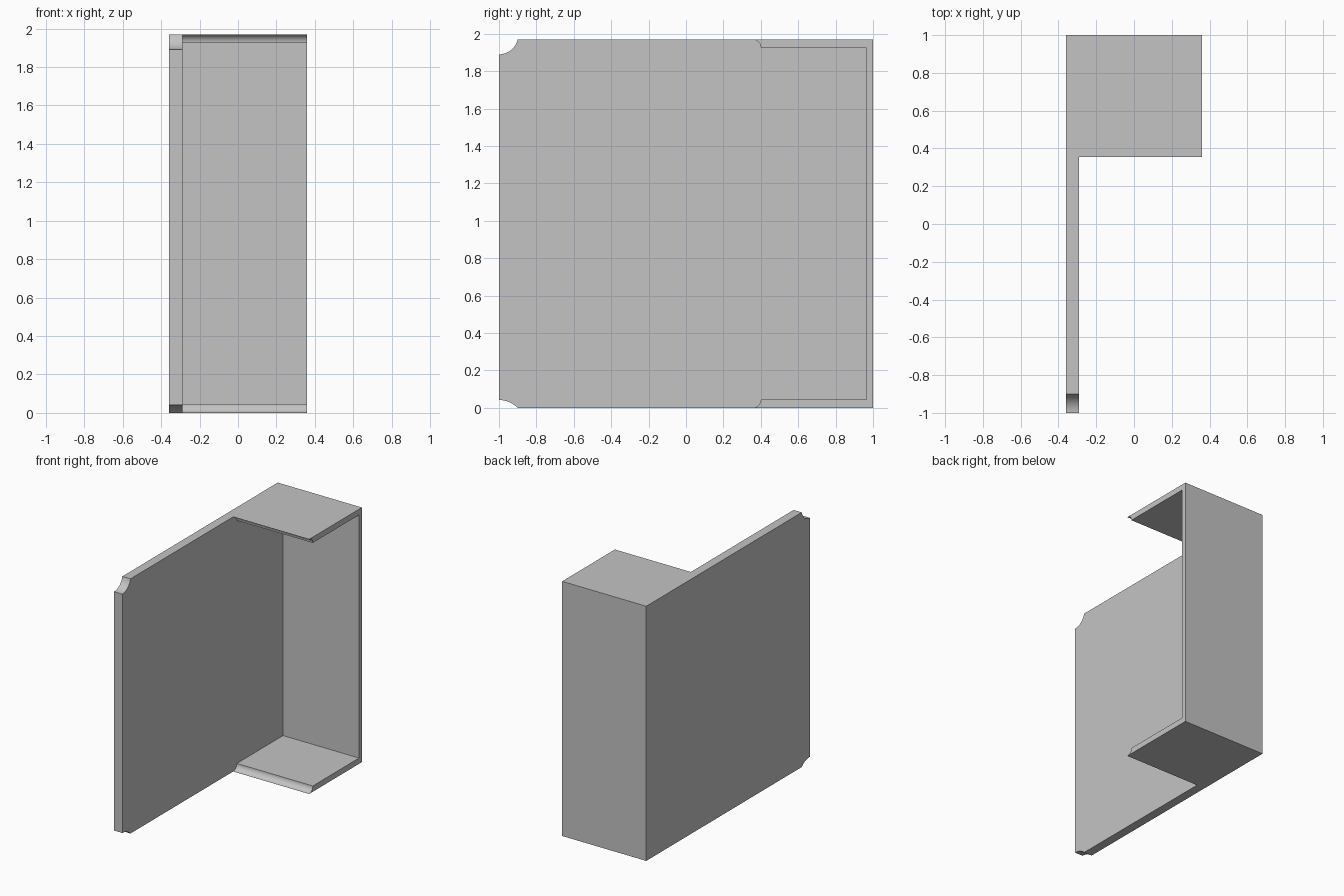
import bpy
import bmesh
from math import atan2, cos, sin, radians

cube = bpy.data.objects.get("Cube")
if cube:
    bpy.data.objects.remove(cube, do_unlink=True)

HEIGHT = 1.97
X_OUT, X_IN, X_FAR = -0.36, -0.29, 0.36
BACK, FRONT, LIP = 1.0, -1.0, 0.355
WALL = 0.045

grey = bpy.data.materials.new("plain grey")
grey.use_nodes = True
colour = (0.55, 0.55, 0.55, 1)
grey.diffuse_color = colour
grey.node_tree.nodes["Principled BSDF"].inputs["Base Color"].default_value = colour


def arc(cy, cz, radius, start, end, steps=12):
    """Points (y, z) along a circular arc, angles in radians."""
    angles = [start + (end - start) * i / steps for i in range(steps + 1)]
    return [(cy + radius * cos(a), cz + radius * sin(a)) for a in angles]


def extrude_profile(name, profile, x0, x1):
    """Solid made by sweeping a (y, z) outline along x."""
    bm = bmesh.new()
    face = bm.faces.new([bm.verts.new((x0, y, z)) for y, z in profile])
    swept = bmesh.ops.extrude_face_region(bm, geom=[face])["geom"]
    verts = [v for v in swept if isinstance(v, bmesh.types.BMVert)]
    bmesh.ops.translate(bm, verts=verts, vec=(x1 - x0, 0, 0))
    bmesh.ops.recalc_face_normals(bm, faces=bm.faces)
    mesh = bpy.data.meshes.new(name)
    bm.to_mesh(mesh)
    bm.free()
    mesh.materials.append(grey)
    obj = bpy.data.objects.new(name, mesh)
    bpy.context.collection.objects.link(obj)
    bpy.ops.object.select_all(action="DESELECT")
    obj.select_set(True)
    bpy.context.view_layer.objects.active = obj
    bpy.ops.object.shade_smooth_by_angle(angle=radians(30))
    return obj


def notch(width, depth):
    """Offset outside the edge, radius and end angle of a scooped corner."""
    offset = (width ** 2 - depth ** 2) / (2 * depth)
    return offset, depth + offset, atan2(offset, width)


# Side panel with scooped front corners
low, low_r, low_a = notch(0.1, 0.042)
top, top_r, top_a = notch(0.1, 0.08)
panel = arc(FRONT, -low, low_r, radians(90), low_a)
panel += [(BACK, 0), (BACK, HEIGHT)]
panel += arc(FRONT, HEIGHT + top, top_r, -top_a, radians(-90))
extrude_profile("side_panel", panel, X_OUT, X_IN)

# Channel: back wall with top and bottom flanges ending in coved lips
inner_back = BACK - 0.035
channel = [(BACK, 0), (BACK, HEIGHT)]
channel += arc(LIP, HEIGHT - WALL, WALL, radians(90), 0)
channel += [(inner_back, HEIGHT - WALL), (inner_back, WALL)]
channel += arc(LIP, WALL, WALL, 0, radians(-90))
extrude_profile("back_channel", channel, X_IN, X_FAR)
